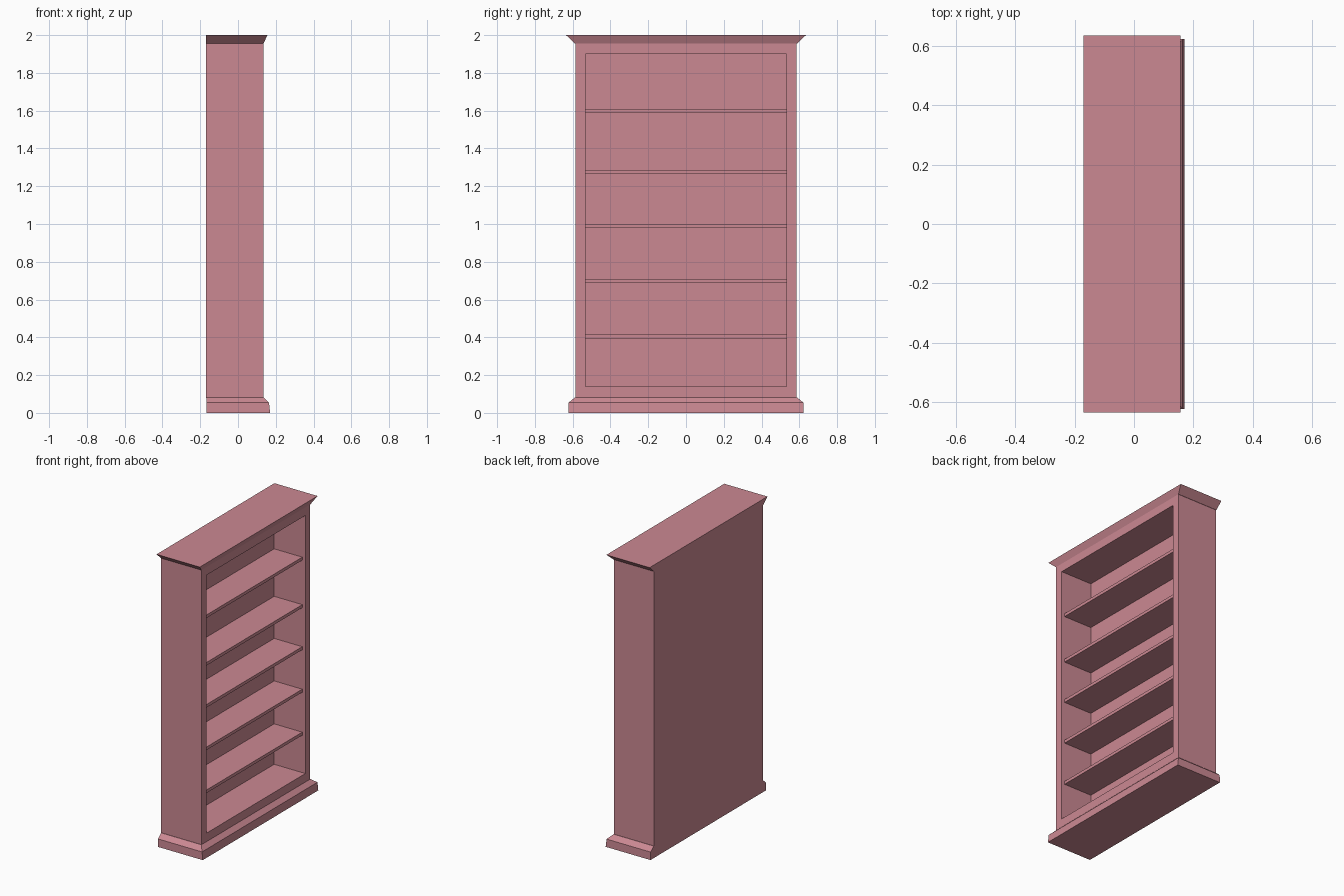
import bpy, bmesh

if "Cube" in bpy.data.objects:
    bpy.data.objects.remove(bpy.data.objects["Cube"])

BACK = -0.17

wood = bpy.data.materials.new("painted_wood")
wood.diffuse_color = (0.60, 0.25, 0.29, 1)
wood.use_nodes = True
wood.node_tree.nodes["Principled BSDF"].inputs["Base Color"].default_value = wood.diffuse_color


def finish(name, bm):
    bmesh.ops.recalc_face_normals(bm, faces=bm.faces)
    me = bpy.data.meshes.new(name)
    bm.to_mesh(me)
    bm.free()
    me.materials.append(wood)
    ob = bpy.data.objects.new(name, me)
    bpy.context.collection.objects.link(ob)
    return ob


def stack(sections):
    """Solid through rectangles (back x, front x, half width, z)."""
    bm = bmesh.new()
    rings = [[bm.verts.new(p) for p in
              ((b, -w, z), (f, -w, z), (f, w, z), (b, w, z))]
             for b, f, w, z in sections]
    for lo, hi in zip(rings, rings[1:]):
        for i in range(4):
            j = (i + 1) % 4
            bm.faces.new((lo[i], lo[j], hi[j], hi[i]))
    bm.faces.new(rings[0][::-1])
    bm.faces.new(rings[-1])
    bmesh.ops.recalc_face_normals(bm, faces=bm.faces)
    return bm


# carcass: box whose +x face is inset and pushed back to form the opening
bm = stack([(BACK, 0.135, 0.586, 0.08), (BACK, 0.135, 0.586, 1.956)])
front = max(bm.faces, key=lambda f: f.calc_center_median().x)
bmesh.ops.inset_region(bm, faces=[front], thickness=0.055)
for v in front.verts:
    v.co.z = 0.14 if v.co.z < 1 else 1.90
    v.co.y = 0.533 if v.co.y > 0 else -0.533
ext = bmesh.ops.extrude_discrete_faces(bm, faces=[front])
for v in ext["faces"][0].verts:
    v.co.x = -0.10
finish("carcass", bm)

# plinth with chamfered top
finish("plinth", stack([(-0.168, 0.17, 0.623, 0), (-0.168, 0.164, 0.622, 0.054),
                        (-0.168, 0.135, 0.588, 0.082)]))

# flared crown moulding
finish("crown", stack([(BACK, 0.135, 0.588, 1.956), (BACK, 0.156, 0.635, 2.0)]))

# shelves, set slightly behind the front frame
for i, top in enumerate((0.416, 0.709, 0.999, 1.286, 1.61)):
    finish(f"shelf_{i + 1}", stack([(-0.10, 0.112, 0.533, top - 0.021),
                                    (-0.10, 0.112, 0.533, top)]))
